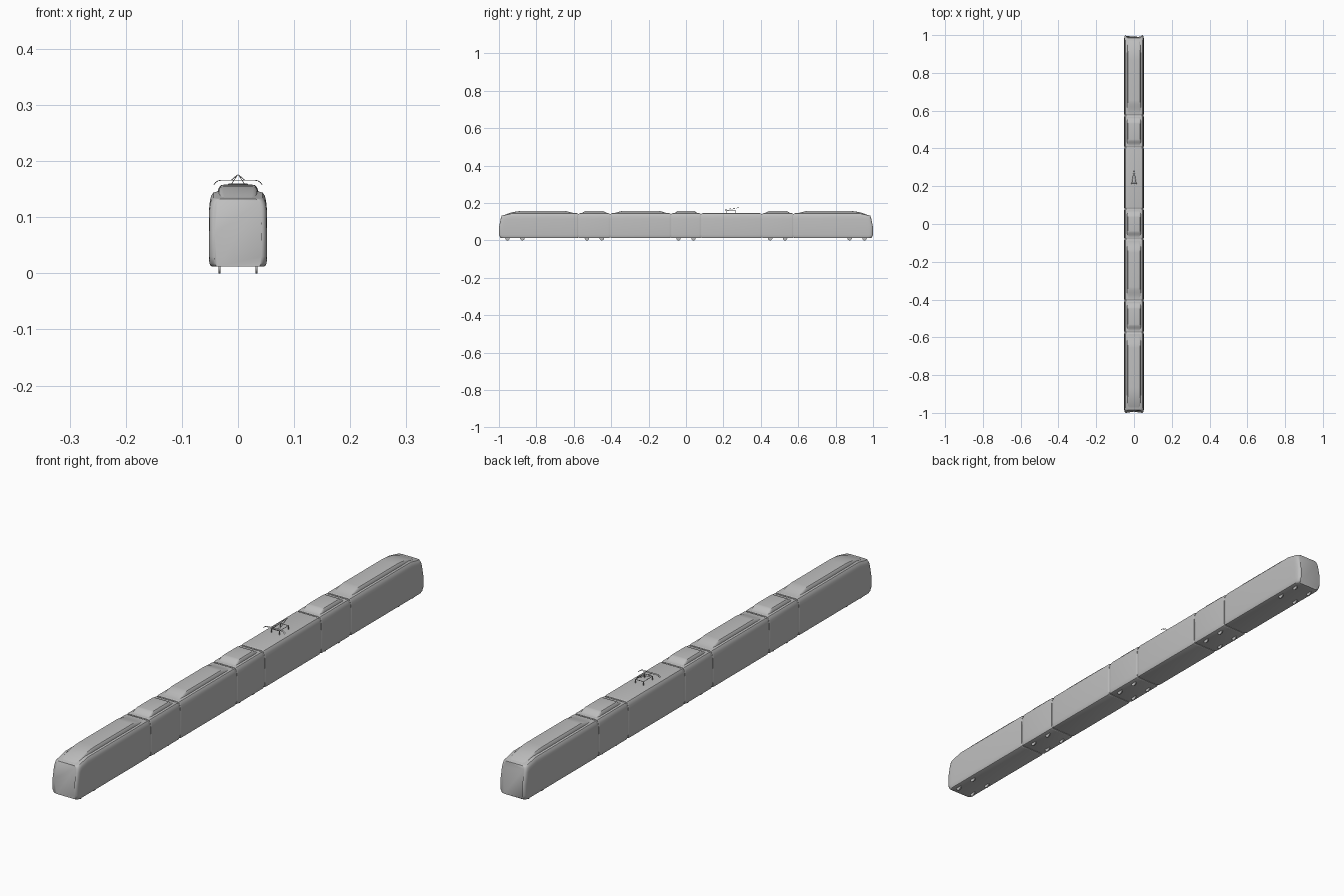
import bpy, bmesh, math

cube = bpy.data.objects.get("Cube")
if cube:
    bpy.data.objects.remove(cube)

grey = bpy.data.materials.new("light_grey")
grey.use_nodes = True
colour = (0.52, 0.52, 0.52, 1)
grey.diffuse_color = colour
grey.node_tree.nodes["Principled BSDF"].inputs["Base Color"].default_value = colour

# Half cross-sections, from the bottom edge to the roof
BODY = [(.046, .012), (.049, .0135), (.051, .018), (.052, .03), (.052, .07),
        (.0515, .115), (.050, .13), (.0475, .139), (.044, .144), (.038, .1455)]
FAIRING = [(.037, 0), (.036, .3), (.034, .7), (.031, .92), (.026, 1)]
LEAN = [(.012, .012), (.018, .005), (.03, 0), (.07, 0), (.115, .009), (.146, .018)]


def interp(table, v):
    for (a, fa), (b, fb) in zip(table, table[1:]):
        if v <= b:
            return fa + (fb - fa) * max(0, v - a) / (b - a)
    return table[-1][1]


def finish(name, bm):
    bmesh.ops.recalc_face_normals(bm, faces=bm.faces)
    mesh = bpy.data.meshes.new(name)
    bm.to_mesh(mesh)
    bm.free()
    mesh.materials.append(grey)
    obj = bpy.data.objects.new(name, mesh)
    bpy.context.collection.objects.link(obj)
    bpy.ops.object.select_all(action='DESELECT')
    obj.select_set(True)
    bpy.context.view_layer.objects.active = obj
    bpy.ops.object.shade_smooth_by_angle(angle=math.radians(32))
    return obj


def loft(name, rings):
    """Skin half rings of (x, y, z), mirrored across x, and cap the ends."""
    bm = bmesh.new()
    loops = []
    for ring in rings:
        full = ring + [(-x, y, z) for x, y, z in reversed(ring)]
        loops.append([bm.verts.new(p) for p in full])
    n = len(loops[0])
    for a, b in zip(loops, loops[1:]):
        for i in range(n):
            j = (i + 1) % n
            bm.faces.new((a[i], a[j], b[j], b[i]))
    bm.faces.new(loops[0])
    bm.faces.new(loops[-1])
    return finish(name, bm)


def body_ring(y, scale=1.0):
    return [(x * scale, y, .08 + (z - .08) * scale) for x, z in BODY]


def nose_ring(d, scale, sign):
    """Ring at distance d from the tip, leaning back and dropping at the roof."""
    fade = max(0, 1 - d / .07)
    ring = []
    for x, z in BODY:
        if z > .1:
            z -= (z - .1) / .0455 * .013 * fade
        ring.append((x * scale, sign * (1 - d - interp(LEAN, z) * fade), z))
    return ring


def joint_rings(y, direction):
    """Rounded module end, listed outwards from the body."""
    return [body_ring(y - direction * .006), body_ring(y - direction * .002, .992),
            body_ring(y, .975)]


def fairing_ring(y, width, base, top):
    return [(x * width, y, base + (top - base) * f) for x, f in FAIRING]


BASE, TOP = .143, .158
GAP = .003


def ramp(y, direction, length):
    """Fairing rings that rise from its end at y towards direction."""
    out = []
    for t in (0, .12, .3, .5, .7, .88, 1):
        s = t * t * (3 - 2 * t)
        out.append(fairing_ring(y + direction * length * t, .86 + .14 * min(1, t * 2) ** .5,
                                BASE, .1455 + (TOP - .1455) * s))
    return out


# End cars with rounded, leaning noses
for sign, label in ((-1, "front"), (1, "rear")):
    tip = [(0, .80), (.001, .87), (.004, .935), (.009, .975), (.016, .995), (.025, 1),
           (.045, 1), (.07, 1)]
    inner = sign * (.575 + GAP)
    rings = [nose_ring(d, s, sign) for d, s in tip] + joint_rings(inner, -sign)
    loft(label + "_cab_body", rings)
    slope = [(.024, .90, .125, .134), (.04, .96, .13, .1405), (.065, 1, .135, .149),
             (.09, 1, .14, .1545), (.115, 1, BASE, .1575), (.135, 1, BASE, TOP)]
    rings = [fairing_ring(sign * (1 - d), w, b, t) for d, w, b, t in slope]
    rings += reversed(ramp(sign * .585, sign, .07))
    loft(label + "_cab_roof_fairing", rings)

# Middle modules: name, start, end, fairing ramp length (0 for a plain roof)
MODULES = [("front_bogie_module", -.575, -.405, .032),
           ("front_passenger_module", -.405, -.08, .06),
           ("centre_bogie_module", -.08, .08, .032),
           ("pantograph_module", .08, .405, 0),
           ("rear_bogie_module", .405, .575, .032)]
for name, y0, y1, rise in MODULES:
    a, b = y0 + GAP, y1 - GAP
    loft(name + "_body", joint_rings(a, -1)[::-1] + joint_rings(b, 1))
    if rise:
        loft(name + "_roof_fairing",
             ramp(a + .008, 1, rise) + ramp(b - .008, -1, rise)[::-1])

# Recessed bellows between modules
for i, y in enumerate((-.575, -.405, -.08, .08, .405, .575)):
    loft(f"bellows_{i + 1}", [body_ring(y - .005, .955), body_ring(y + .005, .955)])

# Wheels, half hidden by the body
for centre in (-.915, -.49, 0, .49, .915):
    for dy in (-.04, .04):
        for x in (-.033, .033):
            bm = bmesh.new()
            bmesh.ops.create_cone(bm, cap_ends=True, segments=24, radius1=.0115,
                                  radius2=.0115, depth=.004)
            wheel = finish("wheel", bm)
            wheel.rotation_euler = (0, math.pi / 2, 0)
            wheel.location = (x, centre + dy, .0115)


def rod(name, points, radius=.0007):
    curve = bpy.data.curves.new(name, 'CURVE')
    curve.dimensions = '3D'
    curve.bevel_depth = radius
    curve.bevel_resolution = 1
    curve.use_fill_caps = True
    spline = curve.splines.new('POLY')
    spline.points.add(len(points) - 1)
    for p, co in zip(spline.points, points):
        p.co = (*co, 1)
    curve.materials.append(grey)
    bpy.context.collection.objects.link(bpy.data.objects.new(name, curve))


# Folded pantograph: base frame, legs, arms and collector head
W, Y0, Y1, FRAME = .016, .215, .267, .159
rod("pantograph_base", [(-W, Y0, FRAME), (W, Y0, FRAME), (W, Y1, FRAME),
                        (-W, Y1, FRAME), (-W, Y0, FRAME)], .0012)
for s in (-1, 1):
    for y in (Y0, Y1):
        rod("pantograph_leg", [(s * W, y, .144), (s * W, y, FRAME)], .0015)
    rod("pantograph_lower_arm", [(s * .012, Y0, FRAME), (s * .001, .282, .1755)])
    rod("pantograph_upper_arm", [(s * .001, .282, .1755), (s * .012, .209, .166)])
for y in (.206, .212):
    half = [(.030, .166), (.036, .1648), (.040, .162), (.043, .158)]
    rod("collector_bar", [(-x, y, z) for x, z in reversed(half)]
        + [(x, y, z) for x, z in half], .0008)
